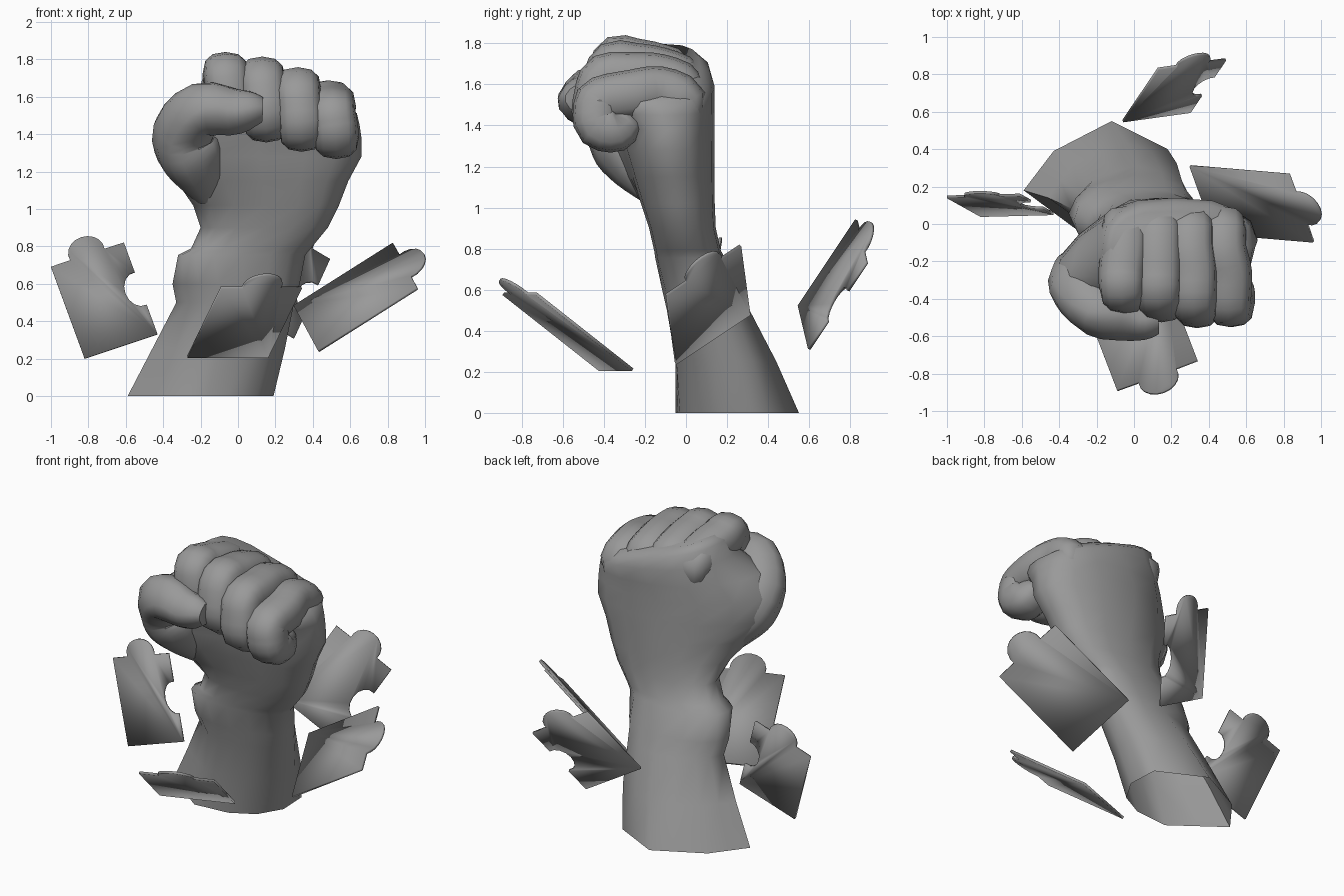
import bpy, bmesh, math
from mathutils import Vector

if "Cube" in bpy.data.objects:
    bpy.data.objects.remove(bpy.data.objects["Cube"])

mat = bpy.data.materials.new("stone_grey")
mat.diffuse_color = (0.32, 0.32, 0.32, 1)
mat.use_nodes = True
mat.node_tree.nodes["Principled BSDF"].inputs["Base Color"].default_value = mat.diffuse_color


def finish(bm, name, angle=40):
    bmesh.ops.recalc_face_normals(bm, faces=bm.faces[:])
    me = bpy.data.meshes.new(name)
    bm.to_mesh(me)
    bm.free()
    ob = bpy.data.objects.new(name, me)
    bpy.context.collection.objects.link(ob)
    me.materials.append(mat)
    bpy.ops.object.select_all(action='DESELECT')
    ob.select_set(True)
    bpy.context.view_layer.objects.active = ob
    bpy.ops.object.shade_smooth_by_angle(angle=math.radians(angle))
    return ob


def loft(name, rings, angle=65, open_start=False):
    """Skin a list of equally long point rings and cap the ends."""
    bm = bmesh.new()
    vs = [[bm.verts.new(p) for p in r] for r in rings]
    n = len(rings[0])
    for a, b in zip(vs, vs[1:]):
        for i in range(n):
            j = (i + 1) % n
            bm.faces.new((a[i], a[j], b[j], b[i]))
    if not open_start:
        bm.faces.new(vs[0])
    bm.faces.new(vs[-1])
    return finish(bm, name, angle)


def sq(v, e):
    return math.copysign(abs(v) ** e, v)


# eight-sided outline of the forearm's lower end
BASE = [(0.19, 0.20), (0.18, 0.40), (-0.12, 0.55), (-0.43, 0.39),
        (-0.59, 0.18), (-0.28, -0.05), (-0.05, -0.03), (0.10, 0.05)]


def section(z, x0, x1, y0, y1, tilt=0, sweep=0, e=0.85, octo=0, n=16):
    """Cross-section from its extents: tilted to the little finger, swept forward at the thumb."""
    pts = []
    for i in range(n):
        a = 2 * math.pi * i / n
        fx, fy = sq(math.cos(a), e), sq(math.sin(a), e)
        p, q = BASE[i // 2], BASE[(i // 2 + i % 2) % 8]
        ox = ((p[0] + q[0]) / 2 + 0.20) / 0.39
        oy = ((p[1] + q[1]) / 2 - 0.25) / 0.30
        fx, fy = fx + (ox - fx) * octo, fy + (oy - fy) * octo
        x = (x0 + x1) / 2 + (x1 - x0) / 2 * fx
        y = (y0 + y1) / 2 + (y1 - y0) / 2 * fy - sweep * max(0, -x - 0.02)
        pts.append((x, y, z - tilt * (x - 0.15)))
    return pts


def smooth_path(pts, steps=3):
    """Catmull-Rom through tuples of any length."""
    out = []
    for i in range(len(pts) - 1):
        p0, p1 = pts[max(i - 1, 0)], pts[i]
        p2, p3 = pts[i + 1], pts[min(i + 2, len(pts) - 1)]
        for s in range(steps):
            t = s / steps
            out.append([0.5 * (2 * b + (c - a) * t + (2 * a - 5 * b + 4 * c - d) * t * t
                               + (3 * b - a - 3 * c + d) * t ** 3)
                        for a, b, c, d in zip(p0, p1, p2, p3)])
    return out + [list(pts[-1])]


def tube(name, pts, side, wide=1.0, n=12):
    """Sweep a rounded section along (x, y, z, radius) points."""
    path = smooth_path(pts)
    rings = []
    for i, p in enumerate(path):
        a, b = path[max(i - 1, 0)], path[min(i + 1, len(path) - 1)]
        d = (Vector(b[:3]) - Vector(a[:3])).normalized()
        s = Vector(side)
        s = (s - d * s.dot(d)).normalized()
        up = d.cross(s)
        rings.append([Vector(p[:3]) + p[3] * (s * wide * sq(math.cos(t), 0.8) + up * sq(math.sin(t), 0.8))
                      for t in (2 * math.pi * k / n for k in range(n))])
    return loft(name, rings, 60)


# forearm (open at the bottom), wrist and palm
loft("forearm_and_palm", [
    section(0.00, -0.59, 0.19, -0.05, 0.55, octo=1),
    section(0.25, -0.46, 0.25, -0.06, 0.44, octo=0.85),
    section(0.50, -0.33, 0.30, -0.10, 0.31, octo=0.5),
    section(0.60, -0.35, 0.33, -0.12, 0.26, octo=0.3),
    section(0.755, -0.32, 0.36, -0.15, 0.19),
    section(0.79, -0.25, 0.39, -0.155, 0.17),
    section(0.90, -0.20, 0.48, -0.18, 0.145),
    section(1.02, -0.24, 0.54, -0.22, 0.14, 0, 0.3),
    section(1.15, -0.33, 0.59, -0.26, 0.14, 0, 0.5),
    section(1.28, -0.43, 0.66, -0.30, 0.14, 0, 0.5),
    section(1.40, -0.43, 0.66, -0.32, 0.14, 0.04, 0.55),
    section(1.50, -0.34, 0.65, -0.37, 0.14, 0.10, 0.5, 0.78),
    section(1.60, -0.20, 0.635, -0.40, 0.14, 0.18, 0.2, 0.75),
    section(1.67, -0.17, 0.60, -0.36, 0.12, 0.30, 0.1, 0.75),
    section(1.71, -0.12, 0.56, -0.28, 0.07, 0.32, 0, 0.75),
], open_start=True)

# curled fingers: centre x, top z, knuckle y, front y, bottom z
for name, cx, top, pip, fr, bot in (("index_finger", -0.065, 1.84, -0.45, -0.48, 1.44),
                                    ("middle_finger", 0.13, 1.81, -0.47, -0.53, 1.36),
                                    ("ring_finger", 0.32, 1.75, -0.51, -0.56, 1.31),
                                    ("little_finger", 0.505, 1.64, -0.53, -0.55, 1.27)):
    r = 0.115
    back = 0.55 * top + 0.45 * 1.78
    bx = 0.92 * cx + 0.01
    tube(name, [(bx, -0.04, back - 0.30, 0.07),
                (bx, -0.01, back - 0.19, 0.115),
                (bx, -0.13, back - 0.135, 0.12),
                (cx, -0.26, (back + top) / 2 - 0.12, 0.12),
                (cx, pip + 0.115, top - r, r),
                (cx + 0.01, (pip + fr) / 2 + r - 0.01, (top + bot) / 2 + 0.02, r),
                (cx + 0.02, fr + r + 0.01, bot + 0.13, r),
                (cx + 0.02, fr + 0.22, bot + 0.115, 0.11),
                (cx + 0.02, fr + 0.29, bot + 0.17, 0.06)], (1, 0, 0), 1.05)

# thumb rising out of the palm and folded across the fingers
tube("thumb", [(-0.17, -0.16, 1.06, 0.06),
               (-0.21, -0.22, 1.18, 0.13),
               (-0.26, -0.28, 1.30, 0.17),
               (-0.29, -0.35, 1.42, 0.155),
               (-0.19, -0.46, 1.53, 0.14),
               (-0.03, -0.50, 1.52, 0.12),
               (0.07, -0.52, 1.53, 0.095),
               (0.13, -0.52, 1.53, 0.065)], (0.5, -0.6, -0.6), 1.0)


def arc(c, r, a0, a1, n=8):
    return [(c[0] + r[0] * math.cos(math.radians(a0 + (a1 - a0) * i / n)),
             c[1] + r[1] * math.sin(math.radians(a0 + (a1 - a0) * i / n))) for i in range(n + 1)]


def puzzle_piece(name, origin, u, v, notch=None):
    """Thin plate with a round tab on top and an optional round notch in one side."""
    left, right = [], []
    if notch == "right":
        right = [(min(x, 1.0), y) for x, y in arc((0.97, 0.5), (0.18, 0.18), 280, 80)]
    if notch == "left":
        left = [(max(x, 0.0), y) for x, y in arc((0.03, 0.5), (0.18, 0.18), 100, -100)]
    tab = arc((0.5, 1.03), (0.24, 0.16), -10, 190, 10)
    outline = [(0, 0), (1, 0)] + right + [(1, 1)] + tab + [(0, 1)] + left
    u, v, o = Vector(u), Vector(v), Vector(origin)
    bm = bmesh.new()
    bm.faces.new([bm.verts.new(o + u * x + v * y) for x, y in outline])
    ob = finish(bm, name)
    mod = ob.modifiers.new("thickness", 'SOLIDIFY')
    mod.thickness = 0.015
    mod.offset = 0


# torn-off plates floating around the forearm
puzzle_piece("front_puzzle_piece", (-0.27, -0.42, 0.21), (0.43, 0.16, 0), (0.18, -0.47, 0.37))
puzzle_piece("left_puzzle_piece", (-0.82, 0.045, 0.20), (0.39, 0.01, 0.13), (-0.18, 0.10, 0.49), "right")
puzzle_piece("right_puzzle_piece", (0.43, -0.05, 0.24), (-0.13, 0.36, 0.24), (0.53, -0.045, 0.335))
puzzle_piece("back_puzzle_piece", (0.30, 0.60, 0.31), (-0.36, -0.05, 0.21), (0.19, 0.28, 0.42), "left")
